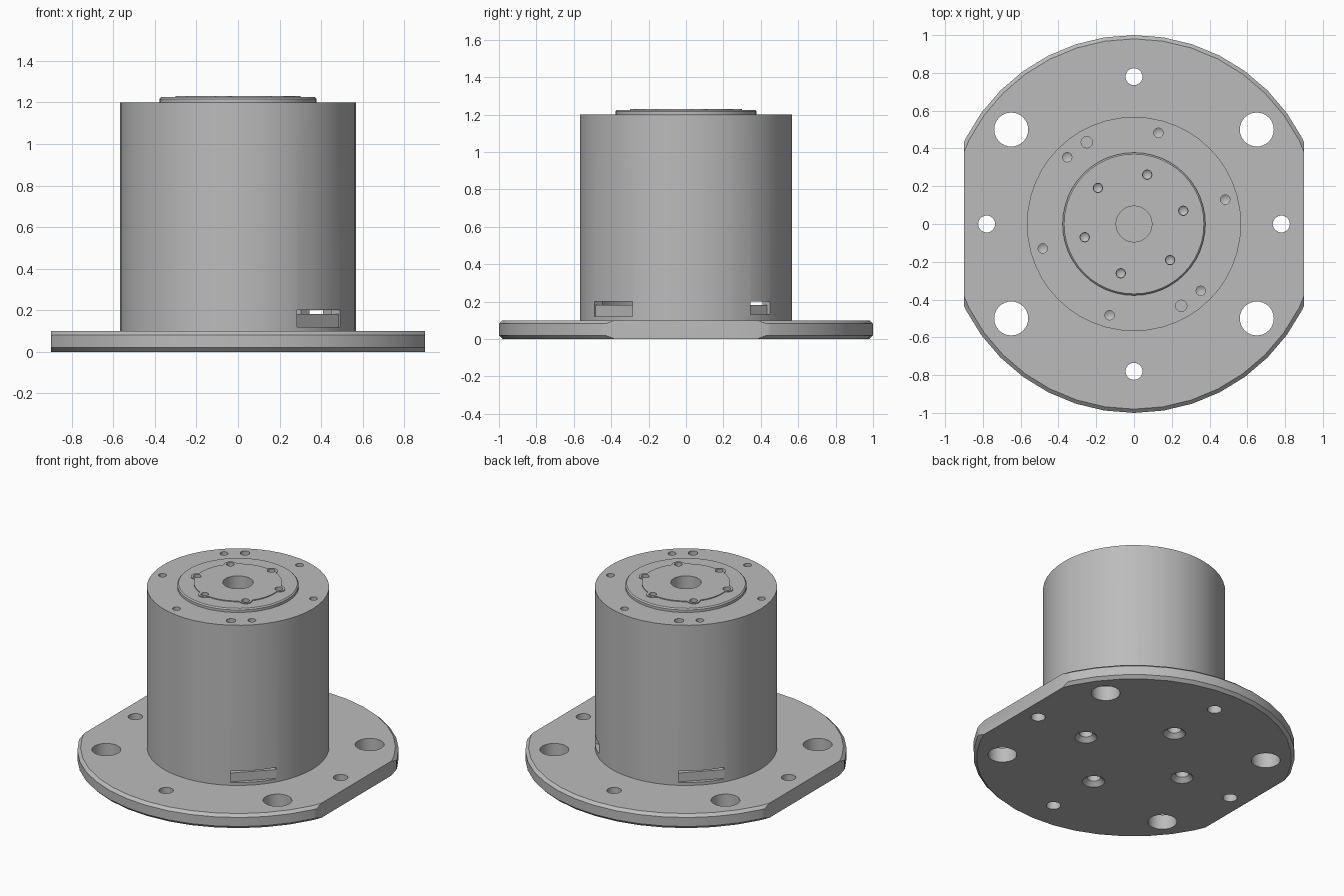
import bpy, bmesh, math
from mathutils import Matrix, Vector

if "Cube" in bpy.data.objects:
    bpy.data.objects.remove(bpy.data.objects["Cube"], do_unlink=True)

grey = bpy.data.materials.new("machined_grey")
grey.use_nodes = True
grey.diffuse_color = (0.5, 0.5, 0.5, 1)
grey.node_tree.nodes["Principled BSDF"].inputs["Base Color"].default_value = (0.5, 0.5, 0.5, 1)


def make(name, bm):
    bmesh.ops.recalc_face_normals(bm, faces=bm.faces)
    mesh = bpy.data.meshes.new(name)
    bm.to_mesh(mesh)
    bm.free()
    mesh.materials.append(grey)
    obj = bpy.data.objects.new(name, mesh)
    bpy.context.collection.objects.link(obj)
    return obj


def lathe(bm, profile, steps, x=0, y=0):
    """Solid of revolution from (radius, z) points; zero radius makes a tip."""
    rings = []
    for r, z in profile:
        if r == 0:
            rings.append([bm.verts.new((x, y, z))])
        else:
            rings.append([bm.verts.new((x + r * math.cos(a), y + r * math.sin(a), z))
                          for a in (math.tau * i / steps for i in range(steps))])
    for low, high in zip(rings, rings[1:]):
        for i in range(steps):
            j = (i + 1) % steps
            if len(low) == 1:
                bm.faces.new((low[0], high[j], high[i]))
            elif len(high) == 1:
                bm.faces.new((low[i], low[j], high[0]))
            else:
                bm.faces.new((low[i], low[j], high[j], high[i]))
    for ring in (rings[0], rings[-1]):
        if len(ring) > 1:
            bm.faces.new(ring)


def box(bm, centre, size, angle=0):
    turn = Matrix.Rotation(angle, 4, "Z")
    bmesh.ops.create_cube(bm, size=1, matrix=turn @ Matrix.Translation(centre)
                          @ Matrix.Diagonal(Vector(size).to_4d()))


def cut(obj, bm):
    tool = make("cutter", bm)
    tool.hide_render = True
    mod = obj.modifiers.new("cut", "BOOLEAN")
    mod.operation, mod.solver, mod.object = "DIFFERENCE", "EXACT", tool
    bpy.context.view_layer.objects.active = obj
    bpy.ops.object.modifier_apply(modifier=mod.name)
    bpy.data.objects.remove(tool, do_unlink=True)


def polar(radius, degrees):
    a = math.radians(degrees)
    return radius * math.cos(a), radius * math.sin(a)


SCREWS = range(15, 375, 60)

# Base plate: chamfered disc with two flats
bm = bmesh.new()
lathe(bm, [(0.98, 0), (1, 0.02), (1, 0.082), (0.98, 0.1)], 40)
plate = make("base_plate", bm)
bm = bmesh.new()
for side in (-1, 1):
    box(bm, (side * 1.1, 0, 0.05), (0.4, 2.4, 0.4))
    for end in (-1, 1):
        lathe(bm, [(0.09, -0.1), (0.09, 0.2)], 32, side * 0.65, end * 0.5)
for quarter in range(0, 360, 90):
    lathe(bm, [(0.045, -0.1), (0.045, 0.2)], 24, *polar(0.78, quarter))
    # Countersunk mounting screws under the body
    lathe(bm, [(0.09, -0.02), (0.042, 0.028), (0.042, 0.2)], 24, *polar(0.39, quarter))
cut(plate, bm)

# Cylindrical housing with threaded holes and dowel holes in its top
bm = bmesh.new()
lathe(bm, [(0.567, 0.1), (0.567, 1.2)], 48)
body = make("housing", bm)
bm = bmesh.new()
for a in SCREWS:
    lathe(bm, [(0, 1.07), (0.025, 1.085), (0.025, 1.3)], 16, *polar(0.5, a))
    lathe(bm, [(0, 1.09), (0.022, 1.105), (0.022, 1.3)], 16, *polar(0.27, a))
for a in (120, 300):
    lathe(bm, [(0.03, 1.12), (0.03, 1.3)], 20, *polar(0.5, a))
lathe(bm, [(0.095, 0.95), (0.095, 1.3)], 32)
cut(body, bm)

# Hollow chamber near the foot, opened by three cable slots
bm = bmesh.new()
lathe(bm, [(0.51, 0.12), (0.51, 0.2)], 48)
cut(body, bm)
slots = [("front", -45, 0.29, 0.12), ("back", 135, 0.29, 0.12), ("side", 45, 0.15, 0.13)]
for name, degrees, width, floor in slots:
    angle = math.radians(degrees)
    bm = bmesh.new()
    box(bm, (0.53, 0, (floor + 0.2) / 2), (0.2, width, 0.2 - floor), angle)
    cut(body, bm)
    bm = bmesh.new()
    box(bm, (0.49, 0, 0.15), (0.1, width - 0.002, 0.062), angle)
    make(name + "_connector", bm)

# Output flange on top
bm = bmesh.new()
lathe(bm, [(0.378, 1.2), (0.378, 1.217), (0.37, 1.225)], 48)
flange = make("output_flange", bm)

# Lobed hub plate, swelling round each screw
bm = bmesh.new()
outline = []
for i in range(240):
    a = math.tau * i / 240
    r = 0.275
    for s in SCREWS:
        d = a - math.radians(s)
        reach = 0.04 ** 2 - (0.27 * math.sin(d)) ** 2
        if reach > 0 and math.cos(d) > 0:
            r = max(r, 0.27 * math.cos(d) + math.sqrt(reach))
    outline.append(bm.verts.new((r * math.cos(a), r * math.sin(a), 1.222)))
face = bm.faces.new(outline)
top = bmesh.ops.extrude_face_region(bm, geom=[face])["geom"]
bmesh.ops.translate(bm, vec=(0, 0, 0.009),
                    verts=[v for v in top if isinstance(v, bmesh.types.BMVert)])
hub = make("hub_plate", bm)
for part in (flange, hub):
    bm = bmesh.new()
    lathe(bm, [(0.095, 1.1), (0.095, 1.3)], 32)
    for a in SCREWS:
        lathe(bm, [(0.025, 1.1), (0.025, 1.3)], 16, *polar(0.27, a))
    cut(part, bm)

# Smooth round walls, keep machined edges crisp
bpy.ops.object.select_all(action="DESELECT")
for part in (plate, body, flange, hub):
    part.select_set(True)
bpy.context.view_layer.objects.active = body
bpy.ops.object.shade_smooth_by_angle(angle=math.radians(30))
